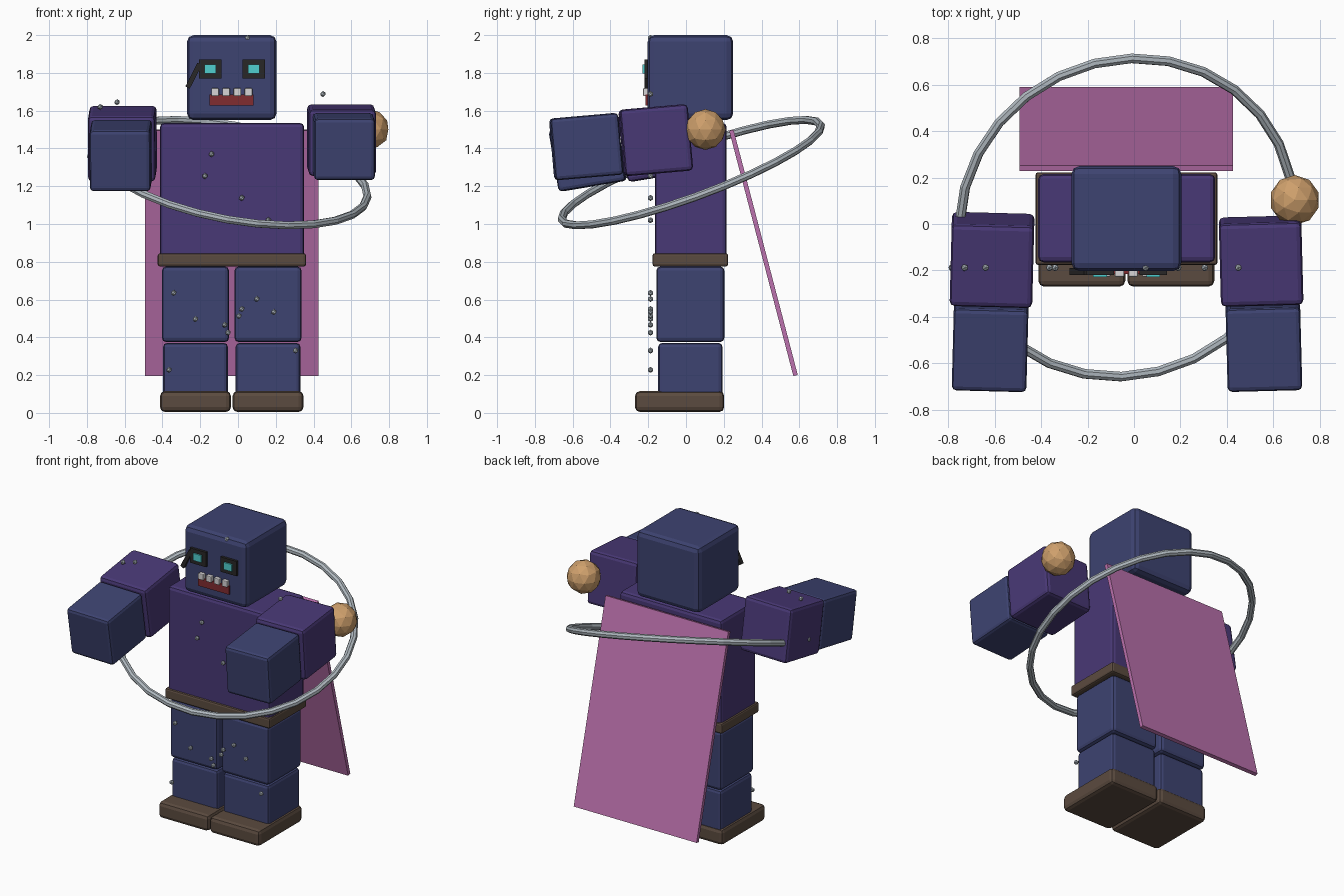
import bpy
import math
from mathutils import Vector, Matrix

if "Cube" in bpy.data.objects:
    bpy.data.objects.remove(bpy.data.objects["Cube"])


def mat(name, r, g, b):
    m = bpy.data.materials.new(name)
    m.diffuse_color = (r, g, b, 1)
    m.use_nodes = True
    m.node_tree.nodes["Principled BSDF"].inputs["Base Color"].default_value = m.diffuse_color
    return m


BLUE = mat("navy_blue", 0.047, 0.056, 0.165)
PURPLE = mat("deep_purple", 0.066, 0.040, 0.180)
BROWN = mat("leather_brown", 0.105, 0.070, 0.050)
PINK = mat("cape_pink", 0.50, 0.165, 0.42)
TAN = mat("tan", 0.62, 0.35, 0.15)
STEEL = mat("pale_steel", 0.43, 0.48, 0.52)
CYAN = mat("glow_cyan", 0.08, 0.62, 0.62)
RED = mat("mouth_red", 0.22, 0.025, 0.03)
WHITE = mat("tooth_white", 0.68, 0.66, 0.67)
DARK = mat("dark_trim", 0.022, 0.020, 0.020)

CX = -0.033  # body centre line


def finish(name, material):
    ob = bpy.context.object
    ob.name = name
    ob.data.name = name
    ob.data.materials.append(material)
    return ob


def box(name, material, centre, size, bevel=0.0, rot=(0, 0, 0)):
    """Bevelled box; rotation in degrees."""
    bpy.ops.mesh.primitive_cube_add(size=1)
    ob = finish(name, material)
    ob.data.transform(Matrix.Diagonal((*size, 1)))
    ob.location = centre
    ob.rotation_euler = [math.radians(a) for a in rot]
    if bevel:
        m = ob.modifiers.new("bevel", 'BEVEL')
        m.width = bevel
        m.segments = 2
    return ob


def span(name, material, x, y, z, bevel=0.0):
    """Box given by its limits on each axis."""
    c = [(a + b) / 2 for a, b in (x, y, z)]
    s = [b - a for a, b in (x, y, z)]
    return box(name, material, c, s, bevel)


# Head, torso, belt
span("head", BLUE, (-0.27, 0.204), (-0.203, 0.25), (1.55, 2.0), 0.035)
span("torso", PURPLE, (-0.413, 0.35), (-0.165, 0.215), (0.82, 1.535), 0.022)
span("belt", BROWN, (-0.425, 0.36), (-0.177, 0.223), (0.775, 0.845), 0.012)

# Legs and feet
for side, s in (("left", -1), ("right", 1)):
    x = CX + s * 0.192
    for part, col, w, y, z, bev in (
            ("thigh", BLUE, 0.355, (-0.157, 0.203), (0.375, 0.775), 0.022),
            ("shin", BLUE, 0.342, (-0.147, 0.193), (0.09, 0.37), 0.02),
            ("foot", BROWN, 0.375, (-0.27, 0.202), (0.005, 0.115), 0.025)):
        span(f"{side}_{part}", col, (x - w / 2, x + w / 2), y, z, bev)

# Arms reaching forward
for side, x, y, z, tilt, turn in (("left", -0.612, -0.155, 1.425, 9.5, -1.5),
                                  ("right", 0.548, -0.16, 1.444, 5, 1.5)):
    box(f"{side}_upper_arm", PURPLE, (x, y, z), (0.356, 0.36, 0.353), 0.022,
        (tilt, 0, turn))
    t = math.radians(tilt)
    fx = x + (0.012 if side == "right" else -0.008)
    box(f"{side}_forearm", BLUE,
        (fx, y - 0.37 * math.cos(t), z - 0.37 * math.sin(t) - 0.002),
        (0.322, 0.36, 0.328), 0.02, (tilt, 0, turn))

# Eyes
for side, x in (("left", -0.147), ("right", 0.083)):
    box(f"{side}_eye_frame", DARK, (x, -0.205, 1.82), (0.12, 0.03, 0.1))
    box(f"{side}_eye", CYAN, (x, -0.216, 1.82), (0.06, 0.026, 0.048))

# Slanted mark beside the left eye
box("eye_strap", DARK, (-0.235, -0.205, 1.785), (0.026, 0.03, 0.14), 0, (0, 27, 0))

# Mouth and teeth
span("mouth", RED, (-0.15, 0.083), (-0.215, -0.19), (1.627, 1.685))
for i in range(4):
    x = CX + (i - 1.5) * 0.059
    box(f"tooth_{i + 1}", WHITE, (x, -0.21, 1.698), (0.04, 0.035, 0.042), 0.005)

# Tilted cape board
top, low = Vector((CX, 0.24, 1.497)), Vector((CX, 0.58, 0.198))
d = low - top
box("cape", PINK, (top + low) / 2, (0.92, 0.024, d.length), 0,
    (math.degrees(math.atan2(d.y, -d.z)), 0, 0))

# Ring hovering around the body
bpy.ops.mesh.primitive_torus_add(major_radius=0.73, minor_radius=0.022,
                                 major_segments=28, minor_segments=8)
ring = finish("orbit_ring", STEEL)
normal = Vector((0.19, -0.368, 1)).normalized()
ring.rotation_euler = Vector((0, 0, 1)).rotation_difference(normal).to_euler()
ring.location = (-0.033, 0.028, 1.272)

# Shoulder ball
bpy.ops.mesh.primitive_ico_sphere_add(subdivisions=2, radius=0.108,
                                      location=(0.693, 0.103, 1.50))
finish("shoulder_ball", TAN)

# Small studs scattered in one plane
studs = [(0.05, 1.985), (-0.73, 1.62), (-0.64, 1.645), (0.45, 1.688),
         (-0.14, 1.37), (-0.175, 1.254), (0.02, 1.138), (0.16, 1.02),
         (-0.34, 0.635), (-0.225, 0.497), (-0.07, 0.466), (-0.053, 0.425),
         (0.005, 0.513), (0.02, 0.55), (0.1, 0.603), (0.19, 0.534),
         (0.305, 0.33), (-0.365, 0.228), (-0.785, 1.36)]
for i, (x, z) in enumerate(studs):
    bpy.ops.mesh.primitive_ico_sphere_add(subdivisions=1, radius=0.016,
                                          location=(x, -0.188, z))
    finish(f"stud_{i + 1}", STEEL)
